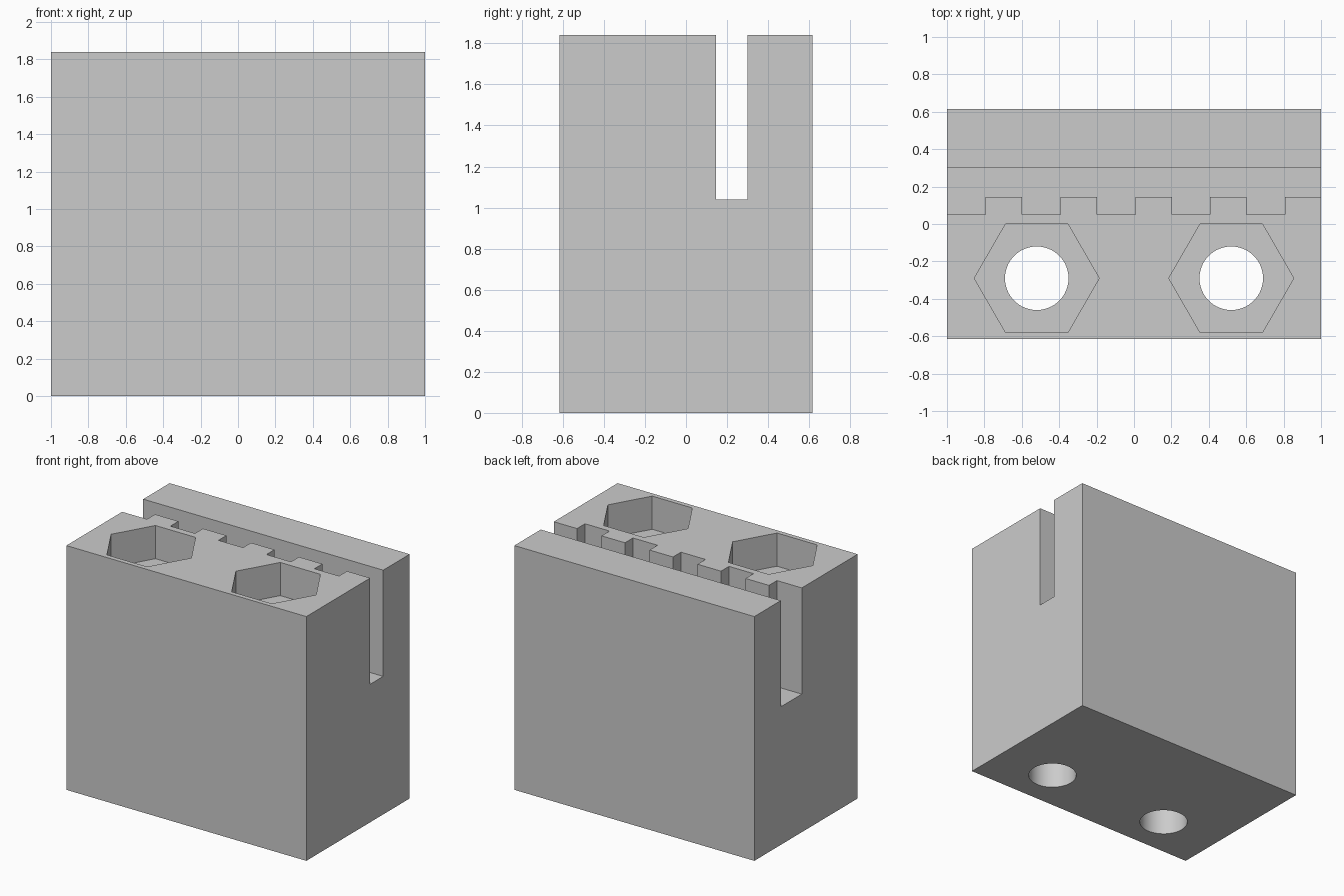
import bpy
import bmesh
import math

if "Cube" in bpy.data.objects:
    bpy.data.objects.remove(bpy.data.objects["Cube"], do_unlink=True)

HALF_X, HALF_Y, HEIGHT = 1.0, 0.615, 1.84
ABOVE = HEIGHT + 0.1                      # cutters overshoot the top
SLOT_FLOOR, POCKET_FLOOR = 1.04, HEIGHT - 0.25
BORE_Y, BORE_X = -0.29, 0.52

grey = bpy.data.materials.new("plain grey")
grey.use_nodes = True
colour = (0.6, 0.6, 0.6, 1)
grey.diffuse_color = colour
grey.node_tree.nodes["Principled BSDF"].inputs["Base Color"].default_value = colour


def prism(name, outline, z0, z1):
    """Extrude a flat outline from z0 up to z1."""
    bm = bmesh.new()
    face = bm.faces.new([bm.verts.new((x, y, z0)) for x, y in outline])
    top = bmesh.ops.extrude_face_region(bm, geom=[face])["geom"]
    verts = [v for v in top if isinstance(v, bmesh.types.BMVert)]
    bmesh.ops.translate(bm, verts=verts, vec=(0, 0, z1 - z0))
    bmesh.ops.recalc_face_normals(bm, faces=bm.faces)
    mesh = bpy.data.meshes.new(name)
    bm.to_mesh(mesh)
    bm.free()
    mesh.materials.append(grey)
    obj = bpy.data.objects.new(name, mesh)
    bpy.context.collection.objects.link(obj)
    return obj


def ring(cx, cy, radius, sides):
    step = math.tau / sides
    return [(cx + radius * math.cos(i * step), cy + radius * math.sin(i * step))
            for i in range(sides)]


# Solid clamp block
block = prism("clamp_block", [(-HALF_X, -HALF_Y), (HALF_X, -HALF_Y),
                              (HALF_X, HALF_Y), (-HALF_X, HALF_Y)], 0, HEIGHT)

# Slot with a row of square teeth along its front wall
tooth_y, root_y, back_y, end_x = 0.145, 0.05, 0.3, HALF_X + 0.1
outline = [(end_x, back_y), (-end_x, back_y), (-end_x, root_y)]
for i in range(5):
    start = -0.793 + 0.4 * i
    stop = end_x if i == 4 else start + 0.195
    outline += [(start, root_y), (start, tooth_y), (stop, tooth_y)]
    if i < 4:
        outline.append((stop, root_y))
cutters = [prism("slot_cutter", outline, SLOT_FLOOR, ABOVE)]

# Hexagonal nut pockets over round through holes
for side, x in (("right", -BORE_X), ("left", BORE_X)):
    cutters.append(prism(side + "_nut_pocket_cutter",
                         ring(x, BORE_Y, 0.334, 6), POCKET_FLOOR, ABOVE))
    cutters.append(prism(side + "_bolt_hole_cutter",
                         ring(x, BORE_Y, 0.17, 64), -0.1, ABOVE))

for cutter in cutters:
    cutter.hide_render = True
    cut = block.modifiers.new(cutter.name, "BOOLEAN")
    cut.operation = "DIFFERENCE"
    cut.solver = "EXACT"
    cut.object = cutter

# Apply the cuts and drop the cutters
bpy.context.view_layer.update()
evaluated = block.evaluated_get(bpy.context.evaluated_depsgraph_get())
result = bpy.data.meshes.new_from_object(evaluated)
block.modifiers.clear()
block.data = result
result.name = "clamp_block"
for cutter in cutters:
    bpy.data.objects.remove(cutter, do_unlink=True)

# Smooth hole walls, crisp edges elsewhere
bpy.ops.object.select_all(action="DESELECT")
block.select_set(True)
bpy.context.view_layer.objects.active = block
bpy.ops.object.shade_smooth_by_angle(angle=math.radians(30))
